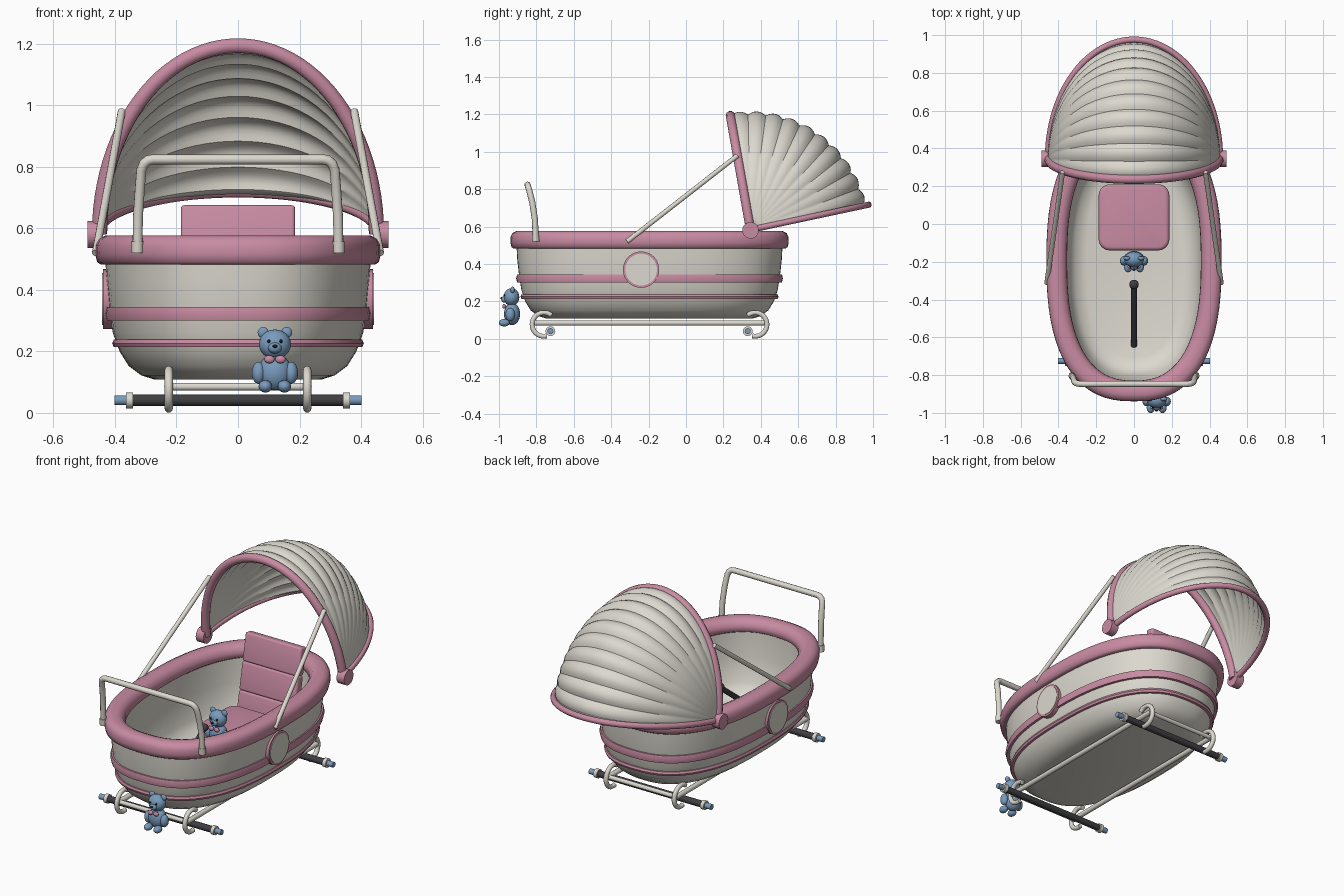
import bpy, bmesh, math
from math import sin, cos, pi, radians
from mathutils import Matrix, Vector

if "Cube" in bpy.data.objects:
    bpy.data.objects.remove(bpy.data.objects["Cube"])


def material(name, rgb):
    m = bpy.data.materials.new(name)
    m.diffuse_color = (*rgb, 1)
    m.use_nodes = True
    m.node_tree.nodes["Principled BSDF"].inputs["Base Color"].default_value = m.diffuse_color
    return m


PINK = material("dusty pink", (0.58, 0.26, 0.36))
CREAM = material("cream", (0.71, 0.69, 0.62))
BLUE = material("soft blue", (0.19, 0.33, 0.51))
DARK = material("charcoal", (0.05, 0.05, 0.055))
BLACK = material("black", (0.01, 0.01, 0.012))
CY = -0.195  # middle of the tub along y


def finish(ob, mat, angle=40):
    ob.data.materials.clear()
    ob.data.materials.append(mat)
    bpy.ops.object.select_all(action='DESELECT')
    ob.select_set(True)
    bpy.context.view_layer.objects.active = ob
    bpy.ops.object.shade_smooth_by_angle(angle=radians(angle))
    return ob


def from_bm(name, bm, mat, angle=40):
    bmesh.ops.recalc_face_normals(bm, faces=bm.faces)
    me = bpy.data.meshes.new(name)
    bm.to_mesh(me)
    bm.free()
    ob = bpy.data.objects.new(name, me)
    bpy.context.collection.objects.link(ob)
    return finish(ob, mat, angle)


def tub_loft(name, rows, mat, closed, n=72, e=2.5, angle=40):
    """Loft superellipse rings given as (half width, half length, z)."""
    bm = bmesh.new()
    rings = []
    for a, b, z in rows:
        ring = []
        for i in range(n):
            t = 2 * pi * i / n
            c, s = cos(t), sin(t)
            ring.append(bm.verts.new((a * math.copysign(abs(c) ** (2 / e), c),
                                      CY + b * math.copysign(abs(s) ** (2 / e), s), z)))
        rings.append(ring)
    pairs = list(zip(rings, rings[1:])) + ([(rings[-1], rings[0])] if closed else [])
    for p, q in pairs:
        for i in range(n):
            j = (i + 1) % n
            bm.faces.new((p[i], p[j], q[j], q[i]))
    if not closed:
        bm.faces.new(rings[0])
        bm.faces.new(rings[-1])
    return from_bm(name, bm, mat, angle)


def tube(name, pts, r, mat, res=3):
    cu = bpy.data.curves.new(name, 'CURVE')
    cu.dimensions = '3D'
    cu.bevel_depth = r
    cu.bevel_resolution = res
    cu.use_fill_caps = True
    sp = cu.splines.new('POLY')
    sp.points.add(len(pts) - 1)
    for p, co in zip(sp.points, pts):
        p.co = (*co, 1)
    ob = bpy.data.objects.new(name, cu)
    bpy.context.collection.objects.link(ob)
    bpy.ops.object.select_all(action='DESELECT')
    ob.select_set(True)
    bpy.context.view_layer.objects.active = ob
    bpy.ops.object.convert(target='MESH')
    return finish(bpy.context.view_layer.objects.active, mat, 50)


def ball(name, loc, size, mat):
    bm = bmesh.new()
    bmesh.ops.create_uvsphere(bm, u_segments=20, v_segments=12, radius=1)
    bmesh.ops.transform(bm, matrix=Matrix.Translation(loc) @ Matrix.Diagonal((*size, 1)), verts=bm.verts)
    return from_bm(name, bm, mat, 180)


def disc_x(name, x0, x1, y, z, r, mat, seg=40):
    """Short cylinder lying along x."""
    bm = bmesh.new()
    bmesh.ops.create_cone(bm, cap_ends=True, segments=seg, radius1=r, radius2=r, depth=abs(x1 - x0))
    m = Matrix.Translation(((x0 + x1) / 2, y, z)) @ Matrix.Rotation(pi / 2, 4, 'Y')
    bmesh.ops.transform(bm, matrix=m, verts=bm.verts)
    return from_bm(name, bm, mat)


def pad(name, size, mat, matrix, corner, edge):
    """Cushion: box with rounded plan corners and soft edges."""
    bm = bmesh.new()
    bmesh.ops.create_cube(bm, size=1)
    bmesh.ops.transform(bm, matrix=Matrix.Diagonal((*size, 1)), verts=bm.verts)
    if corner:
        up = [e for e in bm.edges if abs((e.verts[0].co - e.verts[1].co).z) > 1e-4]
        bmesh.ops.bevel(bm, geom=up, offset=corner, segments=6, affect='EDGES', profile=0.5)
    es = [e for e in bm.edges if e.calc_face_angle(0) > 0.8]
    bmesh.ops.bevel(bm, geom=es, offset=edge, segments=4, affect='EDGES', profile=0.5)
    bmesh.ops.transform(bm, matrix=matrix, verts=bm.verts)
    return from_bm(name, bm, mat)


# Tub shell, padded rim and trim bands
tub_loft("tub", [(.27, .55, .108), (.315, .595, .122), (.355, .635, .152), (.385, .665, .2),
                 (.407, .685, .26), (.42, .698, .34), (.428, .708, .43), (.432, .712, .52),
                 (.375, .642, .52), (.368, .635, .36), (.345, .605, .22), (.31, .57, .165),
                 (.25, .51, .145)], CREAM, False)
rim = [(.41 + dx, .69 + dx, z) for dx, z in
       [(-.03, .49), (.035, .482), (.048, .49), (.054, .515), (.053, .545), (.043, .566), (.02, .577),
        (-.015, .577), (-.04, .566), (-.055, .54), (-.056, .51)]]
tub_loft("padded_rim", rim, PINK, True, angle=60)
for name, a, b, z, h in [("upper_band", .414, .694, .323, .022), ("lower_band", .39, .671, .226, .012)]:
    tub_loft(name, [(a - .01, b - .01, z - h), (a + .014, b + .014, z - h), (a + .019, b + .019, z),
                    (a + .014, b + .014, z + h), (a - .01, b - .01, z + h)], PINK, True, angle=35)

# Canopy: hoops swing around the side pivots
PY, PZ = 0.345, 0.583


def hoop_point(a, r, ang, t):
    return (a * cos(t), PY + r * sin(t) * cos(ang), PZ + r * sin(t) * sin(ang))


A0, A1, FOLDS, SUB, NT = radians(12), radians(100), 10, 6, 40
bm = bmesh.new()
grid = []
for k in range(FOLDS * SUB + 1):
    f = k / SUB
    ang = A0 + (A1 - A0) * f / FOLDS
    r = 0.612 + 0.018 * abs(sin(pi * f))
    if k == 0:
        r = 0.63
    grid.append([bm.verts.new(hoop_point(.452, r, ang, pi * (0.01 + 0.98 * i / NT))) for i in range(NT + 1)])
for p, q in zip(grid, grid[1:]):
    for i in range(NT):
        bm.faces.new((p[i], p[i + 1], q[i + 1], q[i]))
canopy = from_bm("canopy", bm, CREAM, 30)
sol = canopy.modifiers.new("thickness", 'SOLIDIFY')
sol.thickness = 0.008
sol.offset = 0
for name, a, r, ang, w in [("canopy_front_hoop", .45, .62, A1, .025), ("canopy_rear_hoop", .455, .645, A0, .017)]:
    tube(name, [hoop_point(a, r, ang, pi * i / 48) for i in range(49)], w, PINK)

# Parts on both sides
for s, side in [(1, "right"), (-1, "left")]:
    disc_x(side + "_canopy_pivot", s * .44, s * .49, PY, PZ - .003, .044, PINK)
    tube(side + "_canopy_strut", [(s * .462, -.315, .52), (s * .378, .275, .98)], .013, CREAM)
    disc_x(side + "_medallion_rim", s * .40, s * .439, -.24, .37, .097, PINK, 48)
    disc_x(side + "_medallion_face", s * .40, s * .442, -.24, .37, .085, CREAM, 48)
    tube(side + "_handle_socket", [(s * .327, -.803, .52), (s * .327, -.805, .558)], .02, CREAM)
    # chassis rail with curled springs at both ends
    tube(side + "_chassis_rail", [(s * .225, -.81, .085), (s * .225, .42, .085)], .015, CREAM)
    for d, yc, end in [(1, -.76, "front"), (-1, .37, "rear")]:
        arc = [radians(50 + 235 * i / 22) for i in range(23)]
        tube(side + "_" + end + "_spring", [(s * .225, yc + d * .063 * cos(t), .077 + .063 * sin(t))
                                            for t in arc], .0135, CREAM)

# Push handle
half = [(.327, -.803, .53), (.325, -.808, .64), (.319, -.822, .73), (.314, -.837, .79),
        (.306, -.843, .81), (.292, -.846, .821), (.275, -.847, .824)]
tube("push_handle", half + [(-x, y, z) for x, y, z in reversed(half)], .0165, CREAM)

# Axles with collars and hub tips, cross bars
for end, y, yb in [("front", -.725, -.80), ("rear", .33, .41)]:
    disc_x(end + "_axle", -.345, .345, y, .041, .019, DARK, 20)
    tube(end + "_cross_bar", [(-.225, yb, .085), (.225, yb, .085)], .013, CREAM)
    for s, side in [(1, "right"), (-1, "left")]:
        disc_x(f"{end}_{side}_collar", s * .342, s * .364, y, .041, .026, CREAM, 24)
        disc_x(f"{end}_{side}_hub_tip", s * .36, s * .402, y, .041, .016, BLUE, 20)

# Seat cushion and three-part backrest
pad("seat_cushion", (.375, .35, .12), PINK, Matrix.Translation((0, .035, .24)), .06, .02)
lo, hi = Vector((0, .265, .19)), Vector((0, .36, .672))
tilt = Matrix.Rotation(-math.atan2(hi.y - lo.y, hi.z - lo.z), 4, 'X')
for i in range(3):
    c = lo.lerp(hi, (i + .5) / 3)
    pad(f"backrest_pad_{i + 1}", (.372, .055, (hi - lo).length / 3), PINK,
        Matrix.Translation(c) @ tilt, 0, .012)

# Dark harness strap with a ring end
tube("harness_strap", [(0, -.32, .40), (0, -.645, .15)], .015, DARK)
ball("harness_buckle", (0, -.32, .405), (.025, .025, .02), DARK)


# Toy bears: one hanging in front, one in the seat
def bear(tag, ox, oy, oz):
    def part(name, x, y, z, size, mat=BLUE):
        ball(f"{tag}_{name}", (ox + x, oy + y, oz + z), size, mat)
    part("body", 0, 0, .065, (.054, .043, .06))
    part("head", 0, -.003, .155, (.052, .042, .048))
    part("muzzle", 0, -.04, .143, (.022, .018, .018))
    part("nose", 0, -.057, .149, (.008, .006, .006), BLACK)
    for s, side in [(1, "right"), (-1, "left")]:
        part(side + "_ear", s * .038, .003, .193, (.018, .011, .018))
        part(side + "_eye", s * .02, -.042, .165, (.005, .005, .006), BLACK)
        part(side + "_arm", s * .053, -.01, .062, (.022, .025, .036))
        part(side + "_foot", s * .031, -.042, .018, (.022, .029, .02))
        part(side + "_bow", s * .018, -.042, .106, (.017, .01, .013), PINK)


bear("front_bear", .12, -.93, .068)
bear("seat_bear", 0, -.185, .254)
